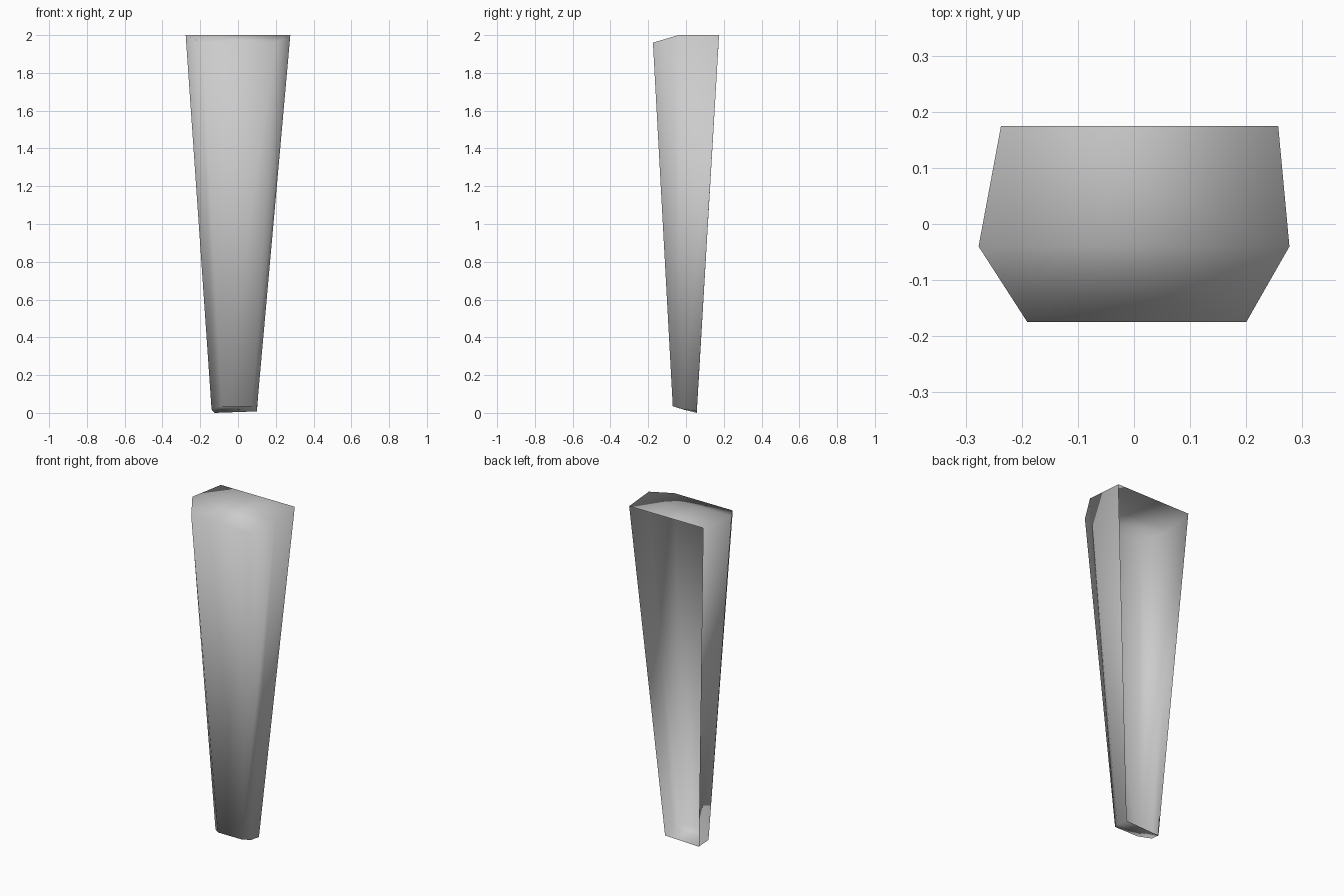
import bpy
import bmesh

# Remove the default cube
default_cube = bpy.data.objects.get("Cube")
if default_cube:
    bpy.data.objects.remove(default_cube, do_unlink=True)


def make_material(name, value):
    material = bpy.data.materials.new(name)
    material.use_nodes = True
    colour = (value, value, value, 1)
    material.diffuse_color = colour
    shader = next(n for n in material.node_tree.nodes if n.type == 'BSDF_PRINCIPLED')
    shader.inputs["Base Color"].default_value = colour
    return material


# Half-hexagon outlines, from the right rear edge round the front to the left rear edge
top_outline = [(-.237, .175, 2), (-.277, -.04, 2), (-.19, -.175, 1.96),
               (.2, -.175, 1.96), (.277, -.04, 2), (.257, .175, 2)]
bottom_outline = [(-.125, .057, 0), (-.14, -.015, .018), (-.085, -.07, .035),
                  (.075, -.07, .035), (.1, -.02, .02), (.1, .057, .008)]

shell = bmesh.new()
top = [shell.verts.new(point) for point in top_outline]
bottom = [shell.verts.new(point) for point in bottom_outline]

# Tapered walls, left open along the back
for i in range(len(top) - 1):
    shell.faces.new((bottom[i], bottom[i + 1], top[i + 1], top[i]))

# End caps: a rear panel and a sloping front panel each
for ring, is_top in ((top, True), (bottom, False)):
    for i in range(2):
        corners = [ring[i], ring[i + 1], ring[-2 - i], ring[-1 - i]]
        shell.faces.new(corners if is_top else corners[::-1])

for face in shell.faces:
    face.smooth = True
shell.normal_update()

# Open-backed tapered shell
mesh = bpy.data.meshes.new("tapered_shell")
shell.to_mesh(mesh)
shell.free()
mesh.materials.append(make_material("light grey", .6))
body = bpy.data.objects.new("tapered_shell", mesh)
bpy.context.collection.objects.link(body)
